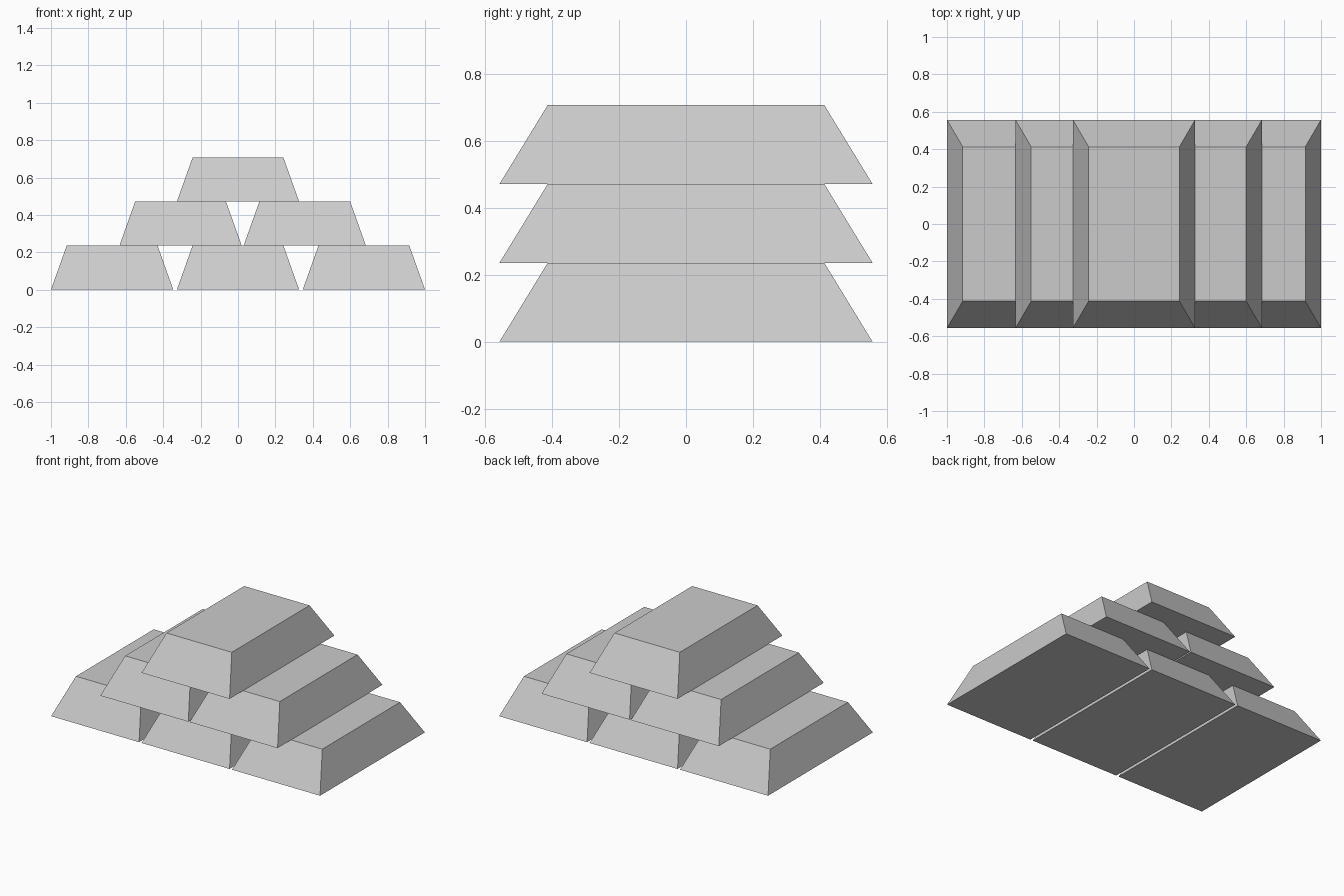
import bpy, bmesh

if "Cube" in bpy.data.objects:
    bpy.data.objects.remove(bpy.data.objects["Cube"])

HALF_W, HALF_L, H = 0.327, 0.557, 0.2355   # bar base half sizes and height
TOP_W, TOP_L = 0.243, 0.413                # bar top half sizes


def ingot(name, x, level):
    """Tapered bar: a cube whose top face is narrowed."""
    bm = bmesh.new()
    bmesh.ops.create_cube(bm, size=2)
    for v in bm.verts:
        top = v.co.z > 0
        v.co.x *= TOP_W if top else HALF_W
        v.co.y *= TOP_L if top else HALF_L
        v.co.z = H if top else 0
    mesh = bpy.data.meshes.new(name)
    bm.to_mesh(mesh)
    bm.free()
    obj = bpy.data.objects.new(name, mesh)
    obj.location = (x, 0, level * H)
    bpy.context.collection.objects.link(obj)


# Stacked rows, from the ground up; the middle row sits slightly to the right
rows = [("bottom", (-0.673, 0, 0.673)),
        ("middle", (-0.307, 0.357)),
        ("top", (0,))]
for level, (row, centres) in enumerate(rows):
    for i, x in enumerate(centres, 1):
        ingot(f"{row}_bar_{i}", x, level)
